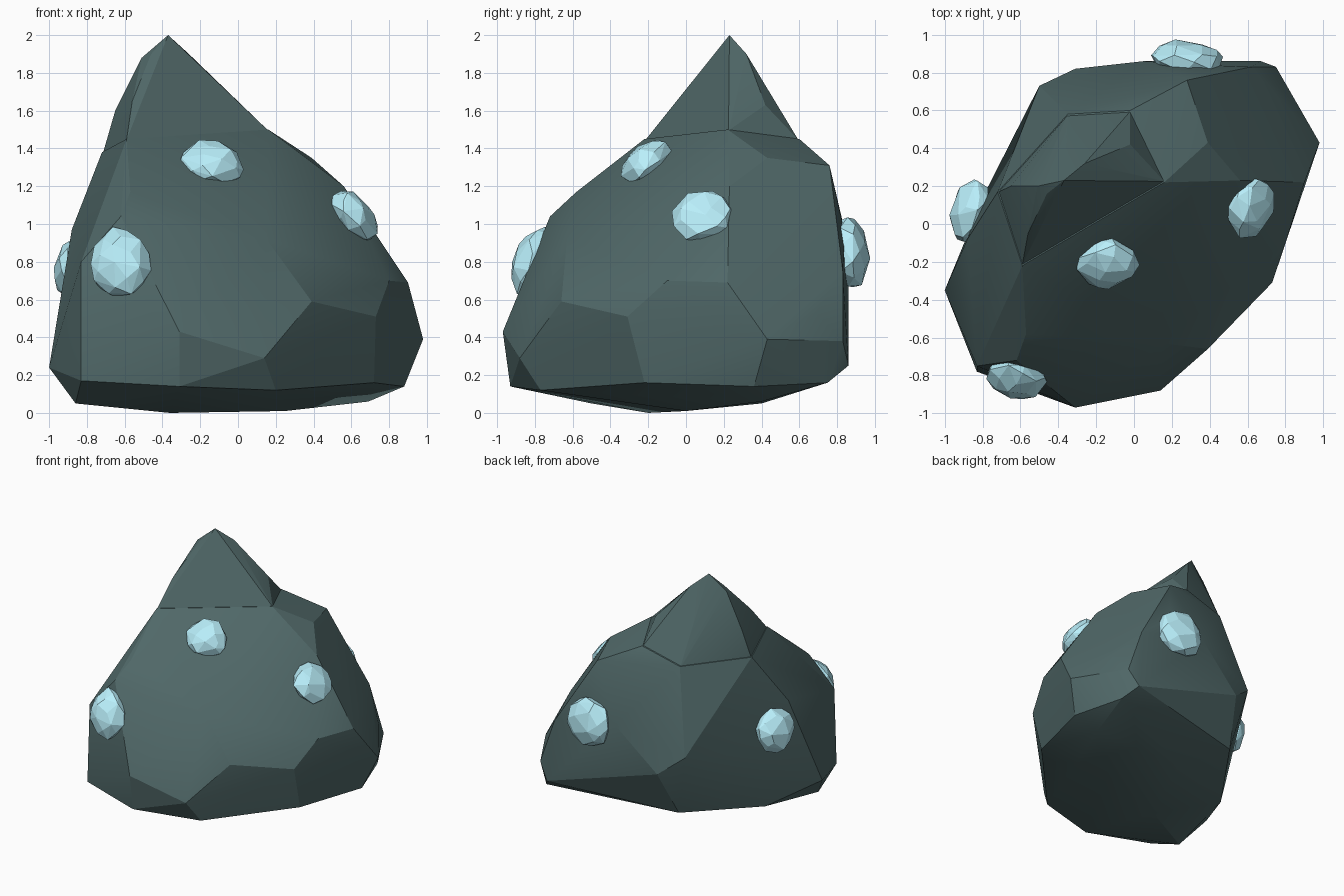
import bpy, bmesh, math, random
from mathutils import Vector

if "Cube" in bpy.data.objects:
    bpy.data.objects.remove(bpy.data.objects["Cube"])


def material(name, rgb):
    m = bpy.data.materials.new(name)
    m.diffuse_color = (*rgb, 1)
    m.use_nodes = True
    m.node_tree.nodes["Principled BSDF"].inputs["Base Color"].default_value = m.diffuse_color
    return m


def hull(name, pts, mat, angle=4):
    """Flat-faced convex chunk around a handful of corner points."""
    bm = bmesh.new()
    for p in pts:
        bm.verts.new(p)
    bmesh.ops.convex_hull(bm, input=bm.verts[:])
    loose = [v for v in bm.verts if not v.link_faces]
    bmesh.ops.delete(bm, geom=loose, context='VERTS')
    bmesh.ops.dissolve_limit(bm, angle_limit=math.radians(angle),
                             verts=bm.verts[:], edges=bm.edges[:])
    bmesh.ops.recalc_face_normals(bm, faces=bm.faces[:])
    me = bpy.data.meshes.new(name)
    bm.to_mesh(me)
    bm.free()
    me.materials.append(mat)
    ob = bpy.data.objects.new(name, me)
    bpy.context.collection.objects.link(ob)
    return ob


stone = material("dark_stone", (0.08, 0.138, 0.138))
ice = material("pale_blue", (0.49, 0.87, 0.97))

# rock body: corners from the underside upwards
body = [
    (-.36, -.2, 0), (.25, 0, .01), (.69, .4, .06), (-.86, -.5, .05), (-.1, .4, .05),
    (-.31, -.93, .14), (.2, -.77, .12), (.72, -.22, .16), (.88, .36, .14), (.75, .75, .16),
    (-.39, .65, .19), (-.83, -.78, .17), (-1.0, -.35, .24), (.67, .86, .25), (-.78, .08, .13),
    (-.31, -.97, .43), (.14, -.88, .29), (.98, .43, .39), (.75, .83, .38),
    (.39, -.66, .59), (.73, -.31, .51), (.8, -.1, .70), (.9, .22, .69), (.8, .69, .53),
    (-.5, .73, .7), (-.31, .82, .55), (.62, .83, .75), (.05, .86, .88), (.36, .84, .95),
    (-.83, -.75, .8), (-.62, -.72, 1.04), (-.78, -.56, .98), (-.88, -.08, .97),
    (-.57, -.58, 1.17), (-.38, -.64, 1.06), (.15, -.63, .92), (.56, .23, 1.2),
    (-.59, -.22, 1.45), (-.72, .17, 1.38), (-.35, .58, 1.36), (-.02, .6, 1.45),
    (.28, .76, 1.31), (.39, .43, 1.35), (.16, .22, 1.5), (-.79, .16, .6),
]
rock = hull("rock", body, stone)

# leaning peak on top of the body
peak = hull("peak", [
    (-.37, .23, 2), (-.46, .16, 1.9), (-.51, .2, 1.88), (-.26, .32, 1.9),
    (-.56, -.05, 1.65), (-.65, .2, 1.6), (-.02, .42, 1.63), (-.59, -.215, 1.445),
    (-.715, .17, 1.375), (.16, .225, 1.495), (-.02, .595, 1.445), (-.35, .575, 1.355),
    (-.25, .2, 1.25),
], stone)
mod = rock.modifiers.new("join_peak", 'BOOLEAN')
mod.operation = 'UNION'
mod.solver = 'EXACT'
mod.object = peak
bpy.context.view_layer.objects.active = rock
rock.select_set(True)
bpy.ops.object.modifier_apply(modifier=mod.name)
bpy.data.objects.remove(peak, do_unlink=True)
bpy.ops.object.shade_smooth_by_angle(angle=math.radians(20))

# embedded nuggets: name, centre, half size, outward direction
nuggets = [
    ("front_nugget", (-.14, -.21, 1.32), (.17, .135, .125), (.1, -.6, .8)),
    ("right_nugget", (.61, .09, 1.04), (.13, .165, .135), (.75, -.1, .65)),
    ("front_left_nugget", (-.62, -.81, .80), (.16, .115, .185), (-.2, -.9, .3)),
    ("left_nugget", (-.87, .07, .78), (.105, .165, .17), (-.9, .3, .3)),
    ("back_nugget", (.28, .86, .85), (.19, .115, .185), (.1, .9, .1)),
]
for i, (name, c, s, n) in enumerate(nuggets):
    rng = random.Random(20 + i)
    n = Vector(n).normalized()
    dirs = []
    for k in range(36):  # evenly spread directions with jitter, flattened outwards
        z = 1 - 2 * (k + .5) / 36
        a = k * 2.39996 + rng.uniform(-.25, .25)
        r = math.sqrt(1 - z * z)
        d = Vector((r * math.cos(a), r * math.sin(a), z)) * rng.uniform(.88, 1.04)
        dirs.append(d - n * d.dot(n) * .35)
    lo = [min(d[j] for d in dirs) for j in range(3)]
    hi = [max(d[j] for d in dirs) for j in range(3)]
    pts = [tuple(c[j] + s[j] * (2 * (d[j] - lo[j]) / (hi[j] - lo[j]) - 1) for j in range(3))
           for d in dirs]
    hull(name, pts, ice, 10)
